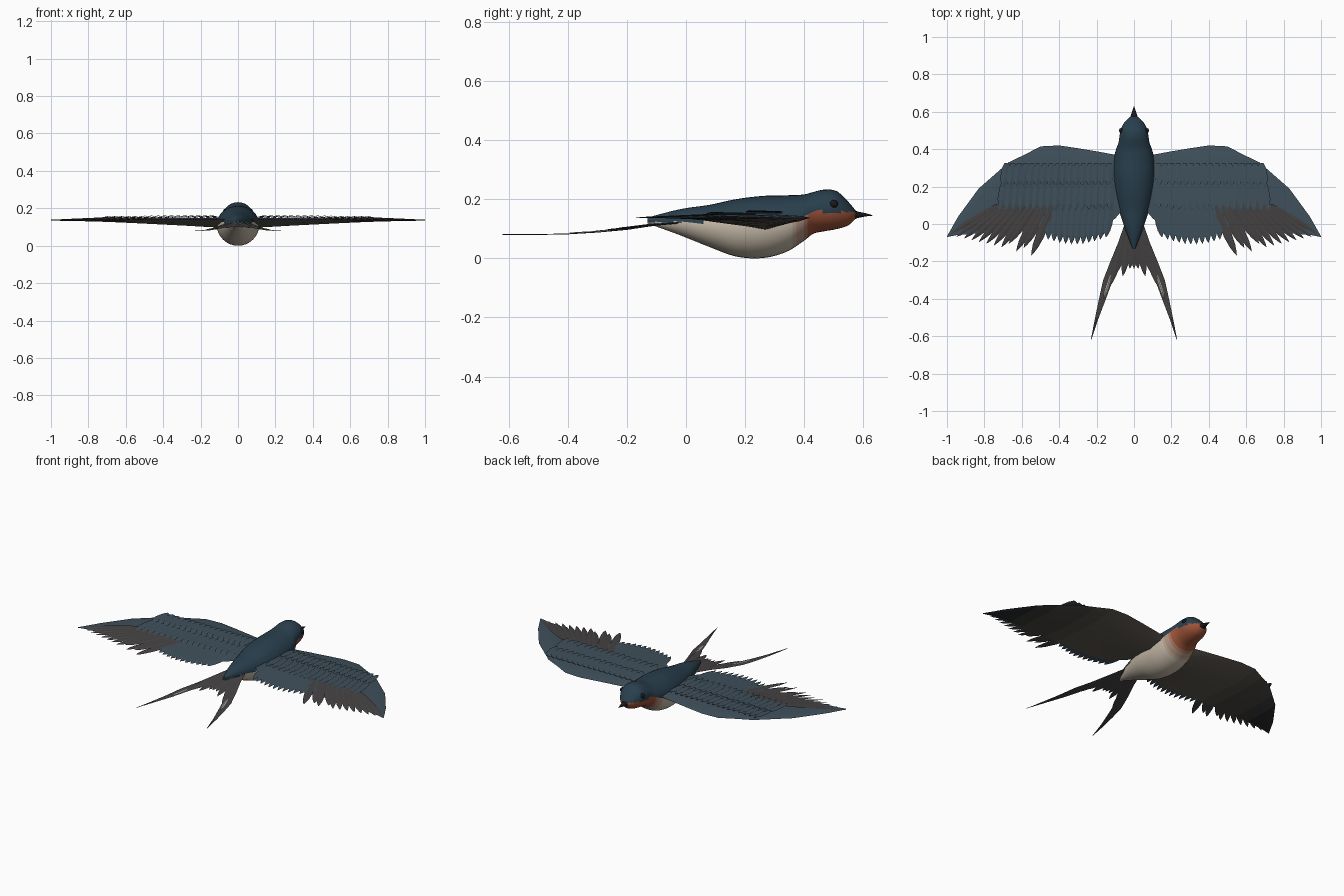
import bpy, bmesh, math
from mathutils import Vector

if "Cube" in bpy.data.objects:
    bpy.data.objects.remove(bpy.data.objects["Cube"])


def mat(name, rgb):
    m = bpy.data.materials.new(name)
    m.diffuse_color = (*rgb, 1)
    m.use_nodes = True
    m.node_tree.nodes["Principled BSDF"].inputs["Base Color"].default_value = m.diffuse_color
    return m


def mix(a, b, t):
    return tuple(p + (q - p) * t for p, q in zip(a, b))


CREAM, RUST, UNDER, DARK = (.56, .49, .39), (.33, .085, .04), (.12, .105, .085), (.02, .024, .028)
blue = mat("blue_back", (.022, .05, .075))
wing_blue = mat("wing_blue", (.05, .08, .105))
grey = mat("flight_grey", (.06, .055, .055))
black = mat("black", (.01, .01, .012))
white = mat("pale_spot", (.5, .47, .4))
throat = [mat(f"belly_{i}", mix(CREAM, RUST, i / 4)) for i in range(5)]
under = [mat(f"under_{i}", mix(UNDER, DARK, i / 4)) for i in range(5)]


def lerp_table(table, x):
    """Smooth interpolation of rows keyed by their first value."""
    n = len(table)
    for i in range(n - 1):
        if x <= table[i + 1][0] or i == n - 2:
            p1, p2 = table[i], table[i + 1]
            p0, p3 = table[max(i - 1, 0)], table[min(i + 2, n - 1)]
            h = p2[0] - p1[0]
            t = (x - p1[0]) / h
            out = []
            for k in range(1, len(p1)):
                m1 = (p2[k] - p0[k]) / (p2[0] - p0[0]) * h
                m2 = (p3[k] - p1[k]) / (p3[0] - p1[0]) * h
                out.append((2*t**3 - 3*t*t + 1) * p1[k] + (t**3 - 2*t*t + t) * m1
                           + (3*t*t - 2*t**3) * p2[k] + (t**3 - t*t) * m2)
            return out


def finish(bm, name, mats, mirror=False, smooth=None, pick=None, recalc=True):
    if recalc:
        bmesh.ops.recalc_face_normals(bm, faces=bm.faces)
    bm.normal_update()
    if pick:
        for f in bm.faces:
            f.material_index = pick(f)
    me = bpy.data.meshes.new(name)
    bm.to_mesh(me)
    bm.free()
    for m in mats:
        me.materials.append(m)
    ob = bpy.data.objects.new(name, me)
    bpy.context.collection.objects.link(ob)
    if mirror:
        ob.modifiers.new("mirror", 'MIRROR').use_mirror_merge = False
    if smooth:
        bpy.ops.object.select_all(action='DESELECT')
        bpy.context.view_layer.objects.active = ob
        ob.select_set(True)
        bpy.ops.object.shade_smooth_by_angle(angle=math.radians(smooth))
    return ob


def loft(bm, rings):
    """Skin closed rings and cap both ends."""
    rows = [[bm.verts.new(p) for p in r] for r in rings]
    n = len(rows[0])
    for a, b in zip(rows, rows[1:]):
        for i in range(n):
            bm.faces.new((a[i], a[(i + 1) % n], b[(i + 1) % n], b[i]))
    bm.faces.new(rows[0])
    bm.faces.new(rows[-1][::-1])


# Body: y, bottom, top, half width
BODY = [(-.13, .118, .138, .008), (-.02, .078, .166, .05), (.08, .038, .181, .082),
        (.17, .006, .2, .104), (.26, .001, .211, .114), (.34, .022, .213, .109),
        (.40, .06, .216, .096), (.43, .083, .224, .084), (.465, .091, .232, .078),
        (.51, .099, .227, .07), (.55, .112, .19, .046), (.575, .135, .16, .018)]
bm = bmesh.new()
rings = []
for j in range(57):
    y = -.13 + .705 * j / 56
    lo, hi, w = lerp_table(BODY, y)
    mid = lo + (hi - lo) * .53
    ring = []
    for i in range(32):
        a = math.tau * i / 32
        s = math.sin(a)
        ring.append((w * math.cos(a), y, mid + s * ((hi - mid) if s > 0 else (mid - lo))))
    rings.append(ring)
loft(bm, rings)


def body_colour(f):
    c = f.calc_center_median()
    edge = .122 + .036 * min(max((c.y - .36) / .06, 0), 1)
    if c.z > edge:
        return 0
    return 1 + round(4 * min(max((c.y - .345) / .08, 0), 1))


finish(bm, "body", [blue] + throat, smooth=60, pick=body_colour)

# Beak and eyes
bm = bmesh.new()
loft(bm, [[(w * math.cos(a), y, z + h * math.sin(a)) for a in [math.tau * i / 12 for i in range(12)]]
          for y, w, h, z in ((.555, .028, .022, .147), (.58, .017, .011, .147), (.61, .007, .005, .147), (.63, .001, .001, .145))])
finish(bm, "beak", [black], smooth=50)
bm = bmesh.new()
bmesh.ops.create_uvsphere(bm, u_segments=16, v_segments=10, radius=.014)
bmesh.ops.translate(bm, verts=bm.verts, vec=(.066, .5, .184))
finish(bm, "eyes", [black], mirror=True, smooth=60)

# Wing: x, leading edge, trailing edge, depth below
WING = [(.04, .355, .10, .042), (.1, .37, .03, .04), (.18, .385, -.03, .036), (.28, .402, -.05, .03),
        (.4, .42, -.05, .024), (.5, .415, -.045, .019), (.58, .373, -.04, .015), (.67, .33, -.04, .011),
        (.75, .26, -.042, .008), (.83, .19, -.05, .006), (.94, .04, -.058, .004), (1.0, -.066, -.07, .002)]
bm = bmesh.new()
rings = []
for x, le, te, d in WING:
    c = le - te
    t = min(1, d / .02)
    top = [(0, .137), (.06, .137 + .006 * t), (.25, .138 + .01 * t), (.6, .139 + .007 * t), (1, .139)]
    bot = [(.85, .137 - .15 * d), (.6, .137 - .55 * d), (.3, .137 - d), (.08, .137 - .5 * d)]
    rings.append([(x, le - c * u, z) for u, z in top + bot])
loft(bm, rings)


def wing_colour(f):
    if f.normal.z > 0:
        return 0
    x = f.calc_center_median().x
    return 1 + round(4 * min(max((x - .45) / .45, 0), 1))


finish(bm, "wings", [wing_blue] + under, mirror=True, smooth=40, pick=wing_colour)

PROFILE = [(0, .55), (.25, .95), (.6, 1), (.8, .75), (.92, .38)]


def feather(bm, base, tip, width, profile=PROFILE, ridge=.002, roll=.0):
    """Pointed vane with a raised shaft and a flat underside."""
    base, tip = Vector(base), Vector(tip)
    d = tip - base
    side = Vector((-d.y, d.x, 0)).normalized() * width / 2
    rows = []
    for t, w in profile:
        p = base + d * t
        r = Vector((0, 0, roll))
        rows.append([bm.verts.new(q) for q in (p - side * w - r, p + Vector((0, 0, ridge)),
                                               p + side * w + r, p - Vector((0, 0, .001)))])
    end = bm.verts.new(tip)
    for a, b in zip(rows, rows[1:]):
        for i in range(4):
            bm.faces.new((a[i], a[(i + 1) % 4], b[(i + 1) % 4], b[i]))
    for i in range(4):
        bm.faces.new((rows[-1][i], rows[-1][(i + 1) % 4], end))
    bm.faces.new(rows[0])


# Covert rows: name, count, inner and outer base, inner and outer tip, width
for name, n, b0, b1, t0, t1, w in (
        ("upper_coverts", 17, (.13, .325, .156), (.68, .325, .154), (.135, .205, .16), (.70, .2, .156), .046),
        ("lower_coverts", 17, (.12, .235, .15), (.69, .235, .15), (.13, .075, .154), (.715, .065, .15), .048)):
    bm = bmesh.new()
    for i in range(n):
        k = i / (n - 1)
        feather(bm, mix(b0, b1, k), mix(t0, t1, k), w, roll=.003)
    finish(bm, name, [wing_blue], mirror=True)

# Secondary feathers along the inner trailing edge
bm = bmesh.new()
for i in range(12):
    k = i / 11
    x = .15 + .34 * k
    feather(bm, (.12 + .36 * k, .12, .148), (x, -.05 - .06 * math.sin(math.pi * (.12 + .76 * k)), .139), .046, roll=.002)
finish(bm, "secondary_feathers", [wing_blue], mirror=True)

# Primary feathers fanning to the wing tip
bm = bmesh.new()
for i in range(12):
    k = i / 11
    tip = (.55 + .44 * k, -.17 + .11 * k ** .9 + (.03 if i % 2 and i < 4 else 0), .137)
    feather(bm, (.43 + .30 * k, .10 + .02 * math.sin(math.pi * k), .149), tip, .044 - .01 * k, roll=.002)
finish(bm, "primary_feathers", [grey], mirror=True)

# Inner tail fan
bm = bmesh.new()
for i, (x, y) in enumerate(((.022, -.24), (.06, -.28), (.098, -.27), (.125, -.33))):
    feather(bm, (.008 + .012 * i, -.03, .124 - .002 * i), (x, y, .098 - .003 * i), .042, roll=.001)
finish(bm, "tail_feathers", [grey], mirror=True)
bm = bmesh.new()
feather(bm, (0, -.03, .126), (0, -.24, .1), .04)
finish(bm, "middle_tail_feather", [grey])

# Long outer tail streamers, curved along a few stations
bm = bmesh.new()
rows = []
for y, inner, outer, z in ((0, .02, .05, .124), (-.1, .045, .085, .112), (-.2, .08, .126, .097),
                           (-.3, .113, .165, .088), (-.4, .15, .187, .082), (-.5, .188, .208, .08), (-.62, .229, .231, .08)):
    m = (inner + outer) / 2
    rows.append([(inner, y, z), (m, y, z + .002), (outer, y, z), (m, y, z - .001)])
loft(bm, rows)
finish(bm, "tail_streamers", [grey], mirror=True)

# Pale marks on the streamers
bm = bmesh.new()
feather(bm, (.122, -.27, .0925), (.163, -.4, .085), .012)
finish(bm, "tail_marks", [white], mirror=True)
